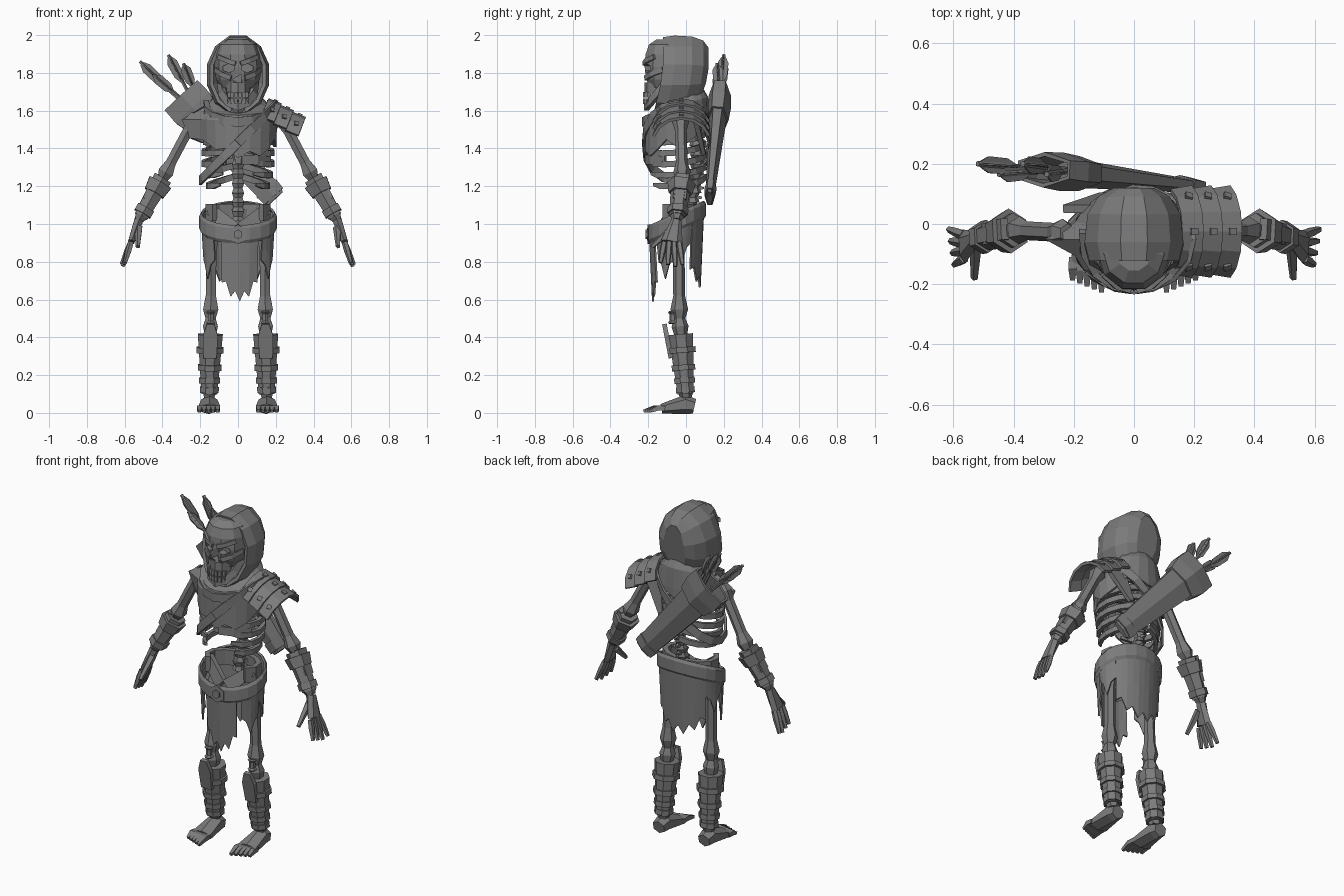
import bpy, bmesh, random
from math import sin, cos, pi, radians
from mathutils import Vector

random.seed(4)
default_cube = bpy.data.objects.get("Cube")
if default_cube:
    bpy.data.objects.remove(default_cube)

stone = bpy.data.materials.new("stone grey")
stone.use_nodes = True
grey = [.2] * 3 + [1]
stone.diffuse_color = grey
stone.node_tree.nodes["Principled BSDF"].inputs["Base Color"].default_value = grey

UP = Vector((0, 0, 1))
BACK = Vector((0, 1, 0))
LEFT = Vector((1, 0, 0))


def loft(name, rows, closed=True, cap_start=True, cap_end=True, thick=0):
    """Skin a list of equal-length point rows."""
    bm = bmesh.new()
    rows = [[bm.verts.new(point) for point in row] for row in rows]
    count = len(rows[0])
    for lower, upper in zip(rows, rows[1:]):
        for i in range(count if closed else count - 1):
            j = (i + 1) % count
            bm.faces.new((lower[i], lower[j], upper[j], upper[i]))
    if cap_start:
        bm.faces.new(rows[0])
    if cap_end:
        bm.faces.new(rows[-1])
    bmesh.ops.recalc_face_normals(bm, faces=bm.faces)
    mesh = bpy.data.meshes.new(name)
    bm.to_mesh(mesh)
    bm.free()
    mesh.materials.append(stone)
    part = bpy.data.objects.new(name, mesh)
    bpy.context.collection.objects.link(part)
    if thick:
        solidify = part.modifiers.new("thickness", "SOLIDIFY")
        solidify.thickness = thick
        solidify.offset = 0
    return part


def sheet(name, rows, thick, closed=False, cap_end=False):
    return loft(name, rows, closed, False, cap_end, thick)


def limb(name, path, radii, sides=6, wrap=False, ref=BACK, **options):
    """Sweep a section; each radius is a number or a (width, depth) pair."""
    path = [Vector(point) for point in path]
    if not isinstance(radii, list):
        radii = [radii] * len(path)
    rows = []
    for i, point in enumerate(path):
        tangent = path[min(i + 1, len(path) - 1)] - path[max(i - 1, 0)]
        outward = Vector((point.x, point.y + .05, 0)) if wrap else ref
        across = tangent.cross(outward).normalized()
        deep = across.cross(tangent).normalized()
        width, depth = radii[i] if isinstance(radii[i], tuple) else (radii[i], radii[i])
        angles = [2 * pi * (j + .5) / sides for j in range(sides)]
        rows.append([point + (across * width * cos(a) + deep * depth * sin(a)) / cos(pi / sides) for a in angles])
    return loft(name, rows, **options)


def slab(name, path, radii, **options):
    return limb(name, path, radii, sides=4, **options)


def along(start, end, *fractions):
    return [Vector(start).lerp(Vector(end), f) for f in fractions]


def bone(name, start, end, radius):
    """Shaft with a swollen knob at both ends."""
    shape = [radius * k for k in (1, 1.5, 1, 1, 1.5, 1)]
    limb(name, along(start, end, 0, .1, .25, .75, .9, 1), shape)


def sleeve(name, start, end, first, last, wide, narrow, sides=6):
    limb(name, along(start, end, first, last), [wide, narrow], sides)


def around(angle, rx, ry, z, cy=-.05):
    """Point on an upright oval; angle zero is the front."""
    return Vector((rx * sin(angle), cy - ry * cos(angle), z))


def turn(count):
    return [2 * pi * i / count for i in range(count)]


# Skull dome with cut eye sockets and nose
dome = [radians(d) for d in range(-60, 90, 28)]
skull = loft("skull", [[around(a + .3, r, r, 1.84 + .14 * sin(d), -.1) for a in turn(10)]
                       for d in dome for r in [.125 * cos(d) ** .45]])
for name, x, z, size, sides in (("right_eye", -.05, 1.825, (.03, .02), 6),
                                ("left_eye", .05, 1.825, (.03, .02), 6),
                                ("nose", 0, 1.765, .015, 3)):
    cutter = limb(name + "_cutter", [(x, -.3, z), (x, -.17, z)], size, sides, ref=UP)
    cutter.hide_render = True
    cutter.hide_set(True)
    socket = skull.modifiers.new(name, "BOOLEAN")
    socket.object = cutter

# Face bones, jaws and teeth
loft("upper_jaw", [[around(a, .065, .07, z, -.15) for a in turn(10)] for z in (1.69, 1.75)])
slab("lower_jaw", [around(radians(d), .095, .12, 1.76 - .14 * cos(radians(d)), -.09) for d in range(-90, 91, 30)],
     (.02, .012), wrap=True)
for d in range(-50, 51, 20):
    for name, z in (("upper_tooth", 1.685), ("lower_tooth", 1.65)):
        root = around(radians(d), .06, .07, z, -.15)
        slab(name, [root - UP * .015, root + UP * .015], .009)
for s in (-1, 1):
    slab("brow", [around(s * a, .12, .12, 1.845 + .04 * a, -.1) for a in (.1, .5, 1)], .012, wrap=True)
    slab("cheekbone", [around(s * a, .115, .115, 1.76 + .04 * a, -.1) for a in (.3, .8, 1.4)], .013, wrap=True)

# Hood: arches from the face opening to the nape, swept forward under the chin
arch = [radians(d) for d in range(-75, 256, 30)]
hood = [[(.16 * size * cos(a), y + .05 * min(sin(a), 0), 1.79 + .205 * size ** .4 * sin(a)) for a in arch]
        for y, size in ((-.12, .9), (-.06, 1), (.03, .94), (.085, .72), (.11, .42))]
sheet("hood", hood, .02, cap_end=True)

# Ragged cowl with a pointed fold on the right shoulder
cowl = []
for width, depth, z, dip, tear in ((.11, .12, 1.66, .08, 0), (.16, .16, 1.62, .05, 0),
                                   (.2, .165, 1.55, 0, 0), (.195, .165, 1.44, .08, .04)):
    cowl.append([around(a, width, depth, z - dip * cos(a) + random.uniform(-tear, tear)) for a in turn(20)])
for row, spike in zip(cowl[2:], (.29, .25)):
    row[15].x = -spike
sheet("cowl", cowl, .015, closed=True)
slab("cowl_fold", [around(radians(d), .17, .17, 1.62 - .08 * cos(radians(d))) for d in range(-100, 101, 25)],
     (.025, .014), wrap=True)

# Spine, breastbone and ribs
for i in range(12):
    joint = Vector((0, .01 + .05 * sin(pi * i / 12), 1.04 + .05 * i))
    limb("vertebra", [joint - UP * .025, joint, joint + UP * .025], [.032, .024, .032])
    slab("vertebra_spur", [joint + BACK * .02, joint + BACK * .05], [.012, .005], ref=UP)
slab("breastbone", [(0, -.2, 1.55), (0, -.2, 1.32)], [(.035, .01), (.015, .01)])
for s in (-1, 1):
    for i in range(6):
        reach = radians(160 - i * i) / 7
        curve = [around(s * (pi - .15 - reach * k), .15 + .035 * sin(i * pi / 6 + .3), .15,
                        1.54 - .058 * i - .05 * sin(pi * k / 10)) for k in range(8)]
        slab("rib", curve, [(.016, .011)] * 7 + [(.008, .006)], wrap=True)

# Pelvis
limb("sacrum", [(0, .04, 1.08), (0, .04, .92)], [(.05, .025), (.015, .01)])
for s in (-1, 1):
    wing = [around(s * radians(d), .16, .1, 1.06) for d in range(50, 171, 30)]
    slab("hip_wing", wing, (.045, .015), wrap=True)
    slab("hip_blade", [(s * .15, -.07, 1.08), (s * .02, -.13, .97)], [(.03, .015), (.04, .015)])


def belt_point(angle, grow, lift):
    """Belt line that hangs lower at the front."""
    return around(angle, .19 + grow, .14 + grow, 1.01 - .065 * cos(angle) + lift)


# Belt and buckle
sheet("belt", [[belt_point(a, grow, lift) for a in turn(20)]
               for grow, lift in ((0, .045), (.01, .03), (.01, -.03), (0, -.045))], .012, closed=True)
for name, radius, front in (("buckle", .045, -.205), ("buckle_stud", .022, -.215)):
    limb(name, [(0, -.18, .945), (0, front, .945)], radius, ref=UP)


def panel(name, start, end, hem, columns):
    """Torn cloth hung from the belt, longest in its middle."""
    rows = []
    for i in range(columns):
        u = 2 * i / (columns - 1) - 1
        angle = radians(start + (end - start) * (u + 1) / 2)
        top = belt_point(angle, 0, -.03)
        tip = around(angle, .18, .125, hem + .05 * (i % 2) + .1 * u * u)
        rows.append([top, top.lerp(tip, .5), tip])
    sheet(name, rows, .01)


panel("front_cloth", -28, 34, .59, 9)
panel("back_cloth", 125, 235, .66, 11)
for s in (-1, 1):
    panel("hip_cloth", s * 42, s * 82, .71, 5)
    panel("side_cloth", s * 82, s * 125, .8, 5)

# Arms and legs with their armour, one pass per side
for s, side in ((-1, "right_"), (1, "left_")):
    out = LEFT * s
    shoulder = out * .22 + BACK * -.03 + UP * 1.58
    elbow = out * .4 + BACK * -.02 + UP * 1.24
    wrist = out * .525 + BACK * -.05 + UP * 1.02
    bone(side + "collarbone", out * .02 + BACK * -.17 + UP * 1.54, shoulder, .015)
    slab(side + "shoulder_blade", [out * .18 + BACK * .05 + UP * 1.57, out * .1 + BACK * .095 + UP * 1.37],
         [(.06, .014), (.015, .01)])
    bone(side + "upper_arm", shoulder, elbow, .027)
    bone(side + "forearm", elbow, wrist, .022)
    sleeve(side + "bracer", elbow, wrist, 0, .9, .05, .037)
    sleeve(side + "bracer_cuff", elbow, wrist, .1, .35, .065, .055)
    sleeve(side + "wrist_band", elbow, wrist, .7, .85, .048, .048)
    slab(side + "bracer_guard", along(elbow + out * .04, wrist + out * .02, -.1, .5), (.014, .035))

    knuckle = out * .565 + BACK * -.075 + UP * .905
    limb(side + "palm", [wrist, knuckle], [.024, (.017, .05)])
    for i in range(4):
        spread = BACK * (.038 - .026 * i)
        root = knuckle + spread
        tip = root + spread * .5 + out * (.05 - .006 * i) - UP * (.13 - .01 * abs(i - 1))
        limb(side + "finger", along(root, tip, 0, .4, 1), [.013, .014, .009], 5)
    limb(side + "thumb", [wrist - UP * .04 - BACK * .02, out * .53 + BACK * -.18 + UP * .88], [.018, .01], 5)

    hip = out * .14 + BACK * -.04 + UP * .98
    knee = out * .145 + BACK * -.035 + UP * .5
    ankle = out * .152 + UP * .08
    bone(side + "thigh_bone", hip, knee, .027)
    bone(side + "shin_bone", knee, ankle, .026)
    bone(side + "kneecap", knee + UP * .04 - BACK * .035, knee - UP * .03 - BACK * .035, .015)
    sleeve(side + "greave", knee, ankle, .2, .95, .066, .042, 8)
    for f in (.4, .62, .78, .9):
        sleeve(side + "greave_strap", knee, ankle, f - .035, f + .035, .09 - .045 * f, .09 - .045 * f, 8)
    slab(side + "shin_plate", along(knee - BACK * .085, ankle - BACK * .04, .07, .22, .5),
         [(w, .012) for w in (.02, .04, .035)])

    heel = ankle + BACK * .045 - UP * .045
    limb(side + "foot", [heel, ankle - UP * .035, ankle - BACK * .13 - UP * .058],
         [(.036, .034), (.043, .045), (.058, .022)], ref=UP)
    for i in range(5):
        base = out * (.108 + .024 * i) + BACK * -.11 + UP * .024
        tip = base - BACK * (.115 - .01 * i) - UP * .015
        slab(side + "toe", [base, base.lerp(tip, .5) + UP * .01, tip], [.012, .014, .008], ref=UP)

# Left shoulder guard: three overlapping arched bands with studs
bend = [radians(d) for d in range(-75, 76, 25)]


def guard_row(k, lift):
    crown = Vector((.165 + .064 * k, -.025, 1.655 - .036 * k + lift))
    return [crown + BACK * (.14 + lift) * sin(a) - (LEFT * .05 + UP * .125) * (1 - cos(a)) for a in bend]


for k in range(3):
    sheet("shoulder_band", [guard_row(k - .1, 0), guard_row(k + 1, .012)], .016)
    for j in (1, 3, 5):
        seat = guard_row(k + .5, .006)[j]
        normal = Vector((.4, sin(bend[j]), cos(bend[j])))
        slab("stud", [seat, seat + normal * .014], .012, ref=LEFT)

# Slanted chest strap and a loose wrap
slab("chest_strap", [around(a, .2, .175, 1.43 + .2 * sin(a)) for a in turn(16) + [0]], (.024, .007), wrap=True)
slab("loose_wrap", [around(a, .18, .16, 1.34) for a in (.1, .6, 1.2)], (.025, .008), wrap=True)

# Quiver across the back
foot_end = Vector((.2, .125, 1.135))
mouth = Vector((-.3, .18, 1.68))
limb("quiver", along(foot_end, mouth, 0, .04, .8), [(.05, .014), (.062, .02), (.092, .042)])
limb("quiver_tip_band", along(foot_end, mouth, .02, .1), [(.066, .024), (.07, .028)])
limb("quiver_rim", along(mouth, foot_end, .23, .12, 0), [(.098, .046), (.115, .05), (.112, .045)],
     cap_end=False, thick=.014)

# Arrows with crossed feathers
for x, y, z in ((-.52, .2, 1.86), (-.45, .165, 1.79), (-.37, .2, 1.895), (-.29, .165, 1.85)):
    tip = Vector((x, y, z))
    base = Vector((x / 3 - .1, .18, 1.62))
    limb("arrow_shaft", [base, tip], .008, 5)
    for name, facing in (("feather_wide", BACK), ("feather_deep", LEFT)):
        slab(name, along(base, tip, .45, .6, .85, .95), [(w, .003) for w in (.004, .026, .028, .012)], ref=facing)
